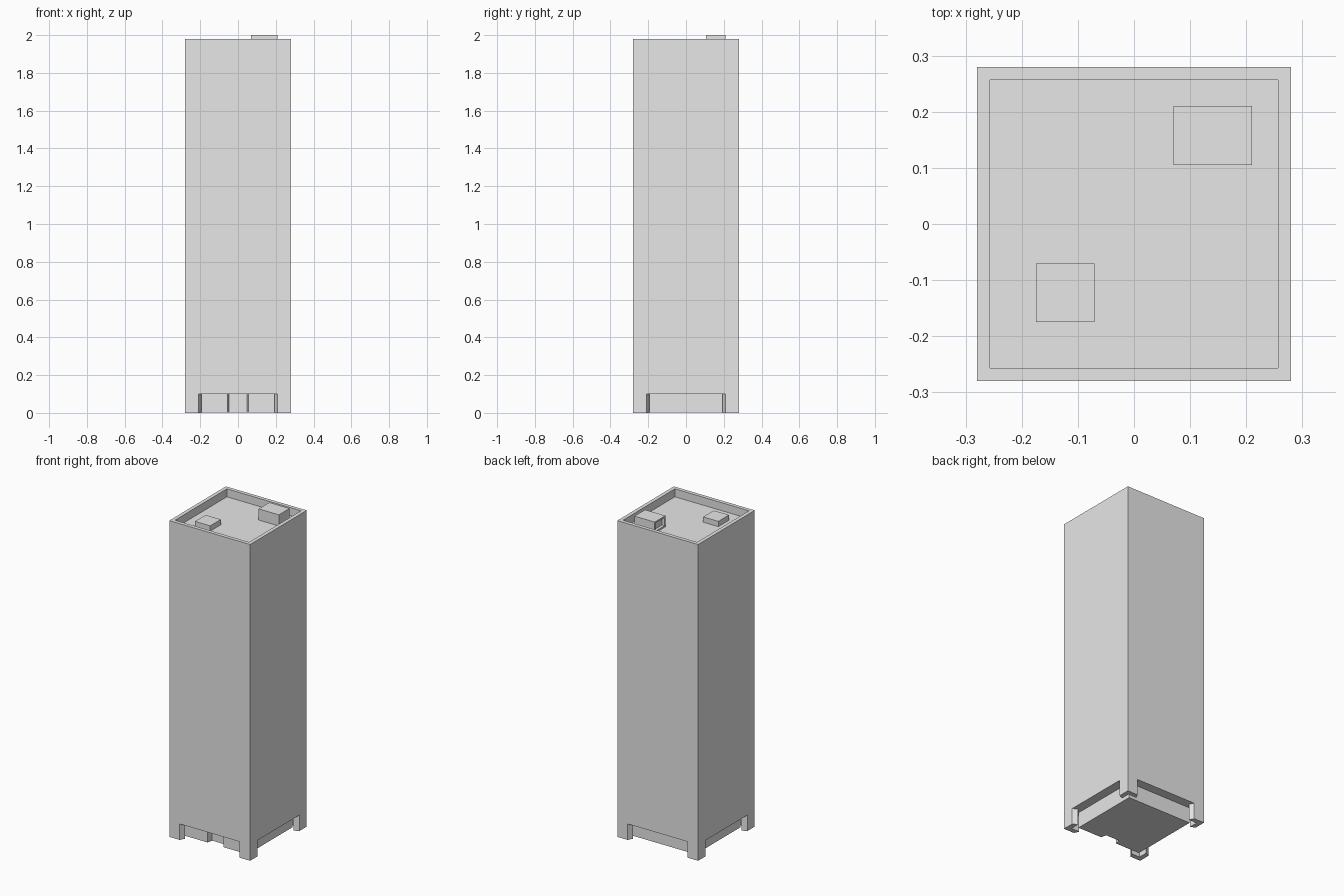
import bpy
import bmesh
from mathutils import Matrix

old = bpy.data.objects.get("Cube")
if old:
    bpy.data.objects.remove(old, do_unlink=True)

HALF = 0.28        # half width of the tower
EAVE = 0.10        # top of the open ground floor
PARAPET = 1.98
ROOF = 1.93

concrete = bpy.data.materials.new("light_grey_concrete")
concrete.use_nodes = True
colour = (0.8, 0.8, 0.8, 1.0)
concrete.diffuse_color = colour
concrete.node_tree.nodes["Principled BSDF"].inputs["Base Color"].default_value = colour


def finish(name, bm):
    bmesh.ops.recalc_face_normals(bm, faces=bm.faces)
    mesh = bpy.data.meshes.new(name)
    bm.to_mesh(mesh)
    bm.free()
    mesh.materials.append(concrete)
    obj = bpy.data.objects.new(name, mesh)
    bpy.context.collection.objects.link(obj)
    return obj


def prism(footprint, z0, z1):
    """Extrude a closed footprint from z0 up to z1."""
    bm = bmesh.new()
    base = bm.faces.new([bm.verts.new((x, y, z0)) for x, y in footprint])
    up = bmesh.ops.extrude_face_region(bm, geom=[base], use_keep_orig=True)
    for v in up["geom"]:
        if isinstance(v, bmesh.types.BMVert):
            v.co.z = z1
    bmesh.ops.recalc_face_normals(bm, faces=bm.faces)
    return bm


def rect(x0, x1, y0, y1):
    return [(x0, y0), (x1, y0), (x1, y1), (x0, y1)]


# Tower shaft with a sunken roof behind its parapet
bm = prism(rect(-HALF, HALF, -HALF, HALF), EAVE, PARAPET)
top = max(bm.faces, key=lambda f: f.calc_center_median().z)
bmesh.ops.inset_region(bm, faces=[top], thickness=0.033)
well = bmesh.ops.extrude_discrete_faces(bm, faces=[top])["faces"][0]
for v in well.verts:
    v.co.z = ROOF
finish("tower_shaft", bm)

# Four L-shaped corner legs with splayed ends
inner, outer_end, inner_end = 0.25, 0.208, 0.193
leg = [(HALF, HALF), (outer_end, HALF), (inner_end, inner),
       (inner, inner), (inner, inner_end), (HALF, outer_end)]
for name, sx, sy in (("front_left", 1, -1), ("front_right", -1, -1),
                     ("back_left", 1, 1), ("back_right", -1, 1)):
    bm = prism(leg, 0, EAVE)
    bmesh.ops.transform(bm, matrix=Matrix.Diagonal((sx, sy, 1, 1)), verts=bm.verts)
    finish(name + "_leg", bm)

# Set-back ground floor with an entrance recess in the front
C = 0.222
door = [(-0.055, -C), (-0.048, -C + 0.035), (0.048, -C + 0.035), (0.055, -C)]
finish("ground_floor", prism([(-C, -C)] + door + [(C, -C), (C, C), (-C, C)], 0.003, EAVE))

# Roof access box with a shallow doorway on its inner side
bm = prism(rect(0.07, 0.21, 0.105, 0.21), ROOF, 2.0)
side = min(bm.faces, key=lambda f: f.normal.x)
bmesh.ops.inset_region(bm, faces=[side], thickness=0.014)
bmesh.ops.inset_region(bm, faces=[side], thickness=0.006, depth=-0.012)
finish("roof_access_box", bm)

# Low roof unit
finish("roof_unit", prism(rect(-0.175, -0.07, -0.175, -0.07), ROOF, ROOF + 0.033))
